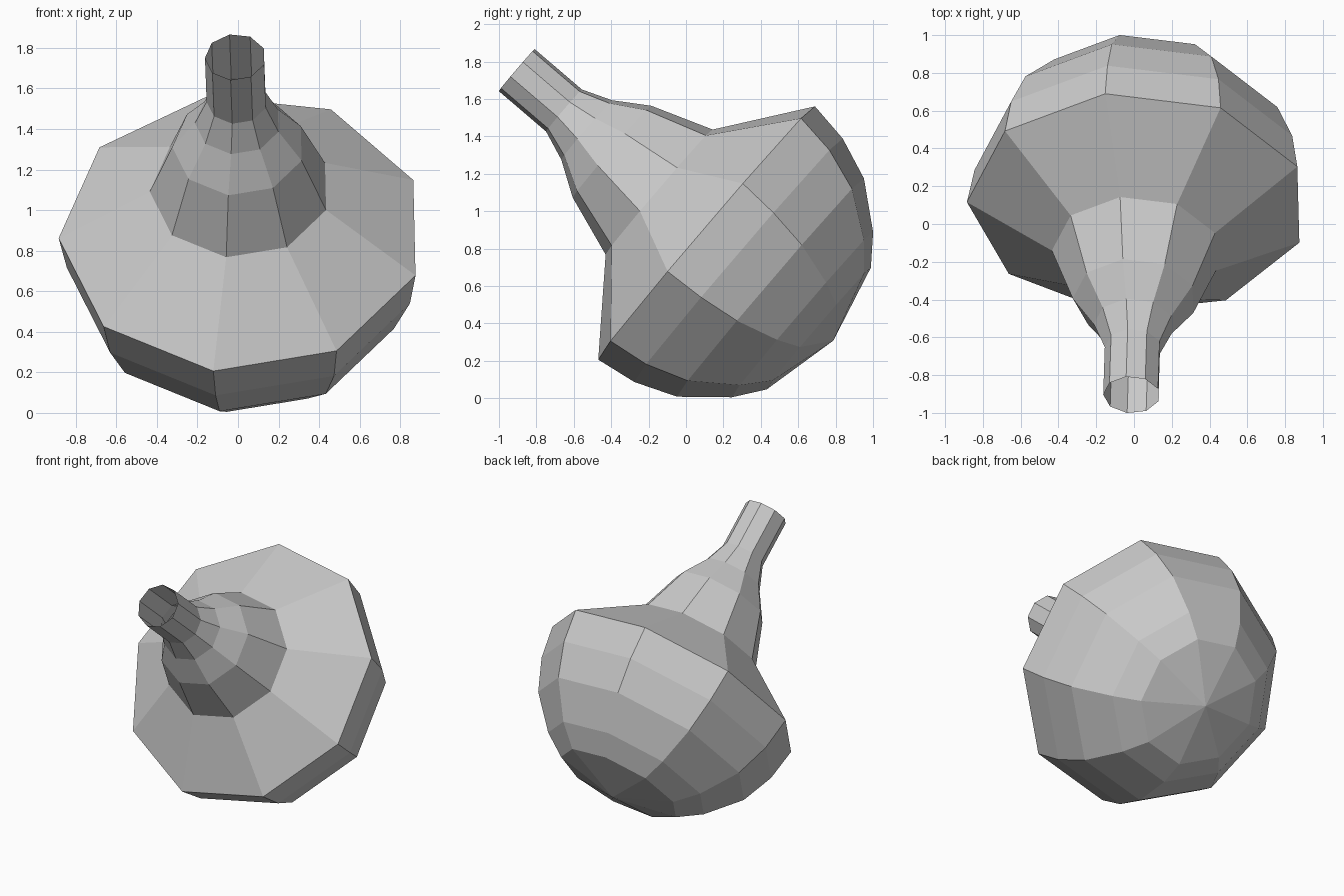
import bpy, bmesh, math
from mathutils import Vector

if "Cube" in bpy.data.objects:
    bpy.data.objects.remove(bpy.data.objects["Cube"])

SIDES = 9
START = math.radians(181)

# Tilted axis: centre of the widest ring to centre of the neck opening
base = Vector((0.02, 0.109, 0.888))
tip = Vector((-0.013, -0.905, 1.755))
axis = (tip - base).normalized()
up = axis.cross(Vector((1, 0, 0))).normalized()
side = up.cross(axis)

# Profile from rounded bottom to open neck: (distance along axis, radius)
profile = [(-0.79, 0.435), (-0.675, 0.59), (-0.45, 0.78), (-0.225, 0.87),
           (0.0, 0.905), (0.333, 0.447), (0.665, 0.328), (0.843, 0.212),
           (1.002, 0.15), (1.334, 0.15)]

bm = bmesh.new()


def ring(dist, radius):
    verts = []
    for k in range(SIDES):
        a = START + k * math.tau / SIDES
        verts.append(bm.verts.new(base + axis * dist
                     + (side * math.cos(a) + up * math.sin(a)) * radius))
    return verts


rings = [ring(d, r) for d, r in profile]
pole = bm.verts.new(base - axis * 0.893)

# Rounded bottom fan and side bands; the neck end stays open
for j in range(SIDES):
    n = (j + 1) % SIDES
    bm.faces.new((pole, rings[0][n], rings[0][j]))
    for lo, hi in zip(rings, rings[1:]):
        bm.faces.new((lo[j], lo[n], hi[n], hi[j]))

mesh = bpy.data.meshes.new("flask_body")
bm.to_mesh(mesh)
bm.free()
obj = bpy.data.objects.new("flask_body", mesh)
bpy.context.collection.objects.link(obj)
